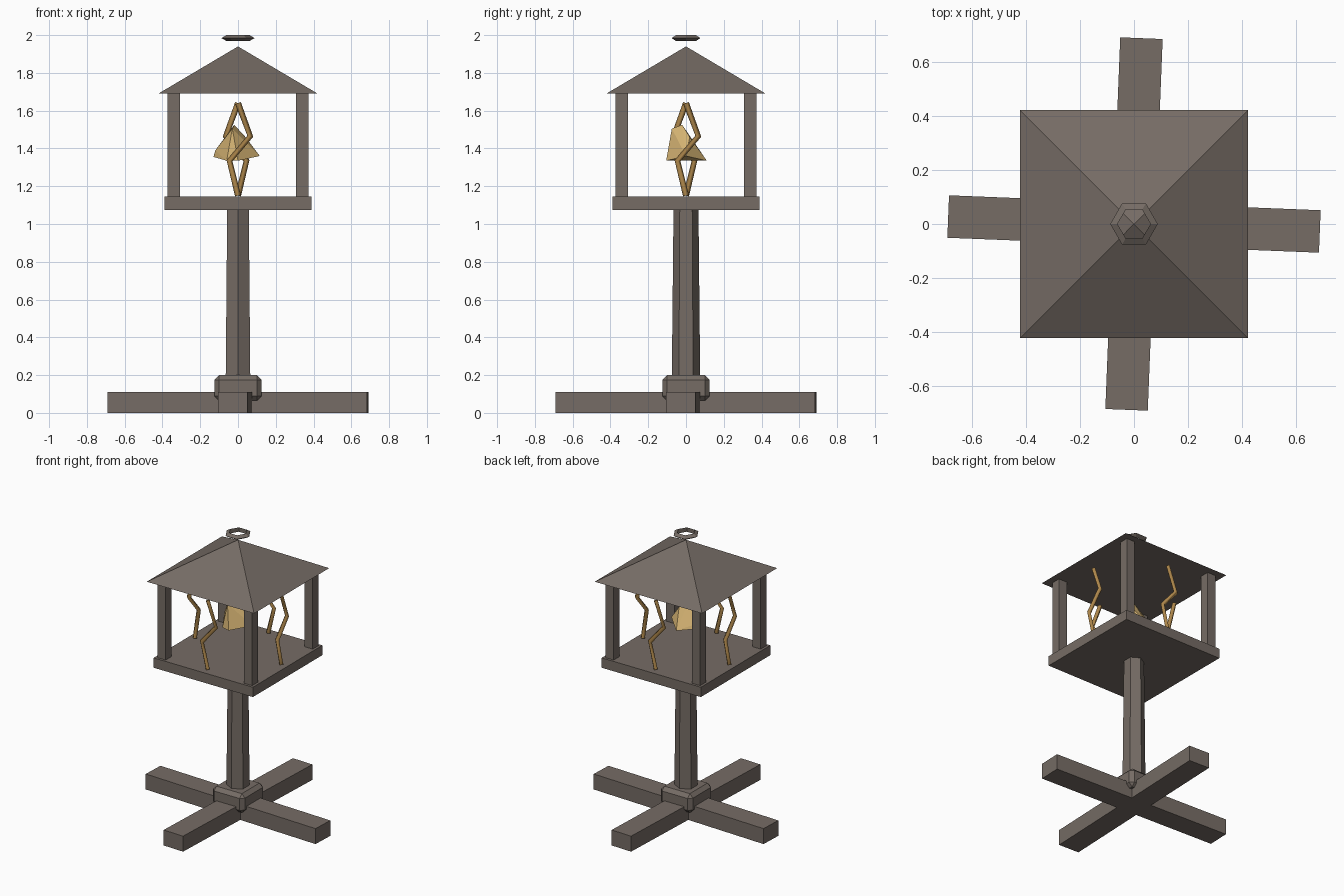
import bpy, bmesh
from math import radians, sqrt
from mathutils import Matrix

cube = bpy.data.objects.get("Cube")
if cube:
    bpy.data.objects.remove(cube, do_unlink=True)


def material(name, rgb):
    m = bpy.data.materials.new(name)
    m.use_nodes = True
    m.diffuse_color = (*rgb, 1)
    m.node_tree.nodes["Principled BSDF"].inputs["Base Color"].default_value = (*rgb, 1)
    return m


WOOD = material("weathered wood", (0.18, 0.15, 0.13))
BRASS = material("old brass", (0.42, 0.24, 0.07))
GLOW = material("pale amber", (0.66, 0.45, 0.17))


def finish(name, mat):
    ob = bpy.context.object
    ob.name = name
    ob.data.materials.append(mat)
    return ob


def box(name, size, loc, turn=0):
    bpy.ops.mesh.primitive_cube_add(size=1, location=loc, rotation=(0, 0, radians(turn)))
    ob = finish(name, WOOD)
    ob.scale = size
    bpy.ops.object.transform_apply(location=False, rotation=False, scale=True)
    return ob


def cone(name, sides, r1, r2, z0, z1, turn=0):
    bpy.ops.mesh.primitive_cone_add(vertices=sides, radius1=r1, radius2=r2, depth=z1 - z0,
                                    location=(0, 0, (z0 + z1) / 2), rotation=(0, 0, radians(turn)))
    return finish(name, WOOD)


# Crossed feet, slightly twisted
for name, turn in (("foot_beam_across", -2.3), ("foot_beam_along", 87.7)):
    box(name, (1.375, 0.157, 0.11), (0, 0, 0.055), turn)

# Bevelled collar and tapered hexagonal column
collar = box("collar", (0.25, 0.25, 0.135), (0, 0, 0.1325))
bevel = collar.modifiers.new("bevel", "BEVEL")
bevel.width = 0.025
bevel.segments = 1
cone("column", 6, 0.076, 0.066, 0.1, 1.08)

# Platform, corner posts, roof and hanging ring
box("platform", (0.78, 0.78, 0.07), (0, 0, 1.11))
for sx, side in ((1, "left"), (-1, "right")):
    for sy, end in ((-1, "front"), (1, "back")):
        box(f"{end}_{side}_post", (0.065, 0.065, 0.55), (sx * 0.34, sy * 0.34, 1.417))
cone("roof", 4, 0.422 * sqrt(2), 0, 1.69, 1.94, 45)
bpy.ops.mesh.primitive_torus_add(major_segments=6, minor_segments=3, major_radius=0.07,
                                 minor_radius=0.018, location=(0, 0, 1.9844))
finish("top_ring", WOOD)

# Bent rod in the middle of each open side
path = ((0, 1.64), (0.065, 1.465), (-0.045, 1.335), (0, 1.15))
for i, side in enumerate(("front", "left", "back", "right")):
    curve = bpy.data.curves.new(f"{side}_bent_rod", "CURVE")
    curve.dimensions = "3D"
    curve.bevel_depth = 0.016
    curve.bevel_resolution = 0
    curve.use_fill_caps = True
    spline = curve.splines.new("POLY")
    spline.points.add(len(path) - 1)
    for p, (x, z) in zip(spline.points, path):
        p.co = (x, -0.34, z, 1)
    curve.materials.append(BRASS)
    rod = bpy.data.objects.new(f"{side}_bent_rod", curve)
    rod.matrix_world = Matrix.Rotation(radians(90 * i), 4, "Z")
    bpy.context.collection.objects.link(rod)

# Faceted glowing lump in the middle
bm = bmesh.new()
for co in ((-0.02, -0.02, 1.525), (-0.03, -0.075, 1.505), (-0.13, 0.03, 1.355),
           (-0.12, 0.02, 1.39), (0.115, 0, 1.36), (0, -0.105, 1.335),
           (0, 0.11, 1.335), (-0.06, -0.09, 1.335), (0.04, 0.02, 1.46)):
    bm.verts.new(co)
bmesh.ops.convex_hull(bm, input=bm.verts)
mesh = bpy.data.meshes.new("glowing_lump")
bm.to_mesh(mesh)
bm.free()
mesh.materials.append(GLOW)
bpy.context.collection.objects.link(bpy.data.objects.new("glowing_lump", mesh))
